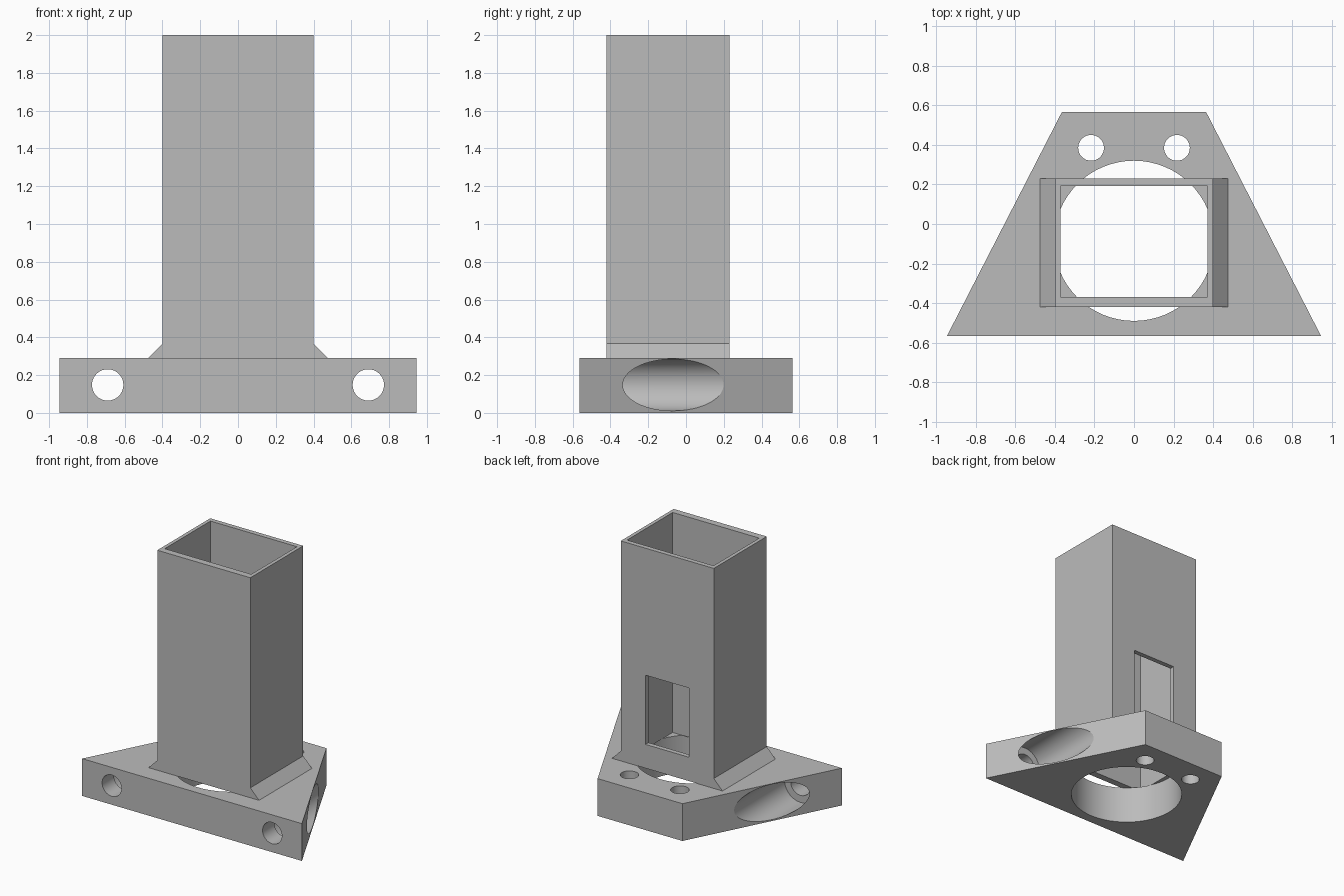
import bpy, bmesh, math
from mathutils import Matrix, Vector

if "Cube" in bpy.data.objects:
    bpy.data.objects.remove(bpy.data.objects["Cube"], do_unlink=True)

grey = bpy.data.materials.new("plain grey")
grey.use_nodes = True
colour = (0.5, 0.5, 0.5, 1)
grey.diffuse_color = colour
grey.node_tree.nodes["Principled BSDF"].inputs["Base Color"].default_value = colour

BASE_TOP = 0.29
FRONT, BACK = -0.42, 0.23


def finish(name, bm):
    bmesh.ops.recalc_face_normals(bm, faces=bm.faces)
    mesh = bpy.data.meshes.new(name)
    bm.to_mesh(mesh)
    bm.free()
    mesh.materials.append(grey)
    obj = bpy.data.objects.new(name, mesh)
    bpy.context.collection.objects.link(obj)
    return obj


def prism(name, points, direction):
    """Extrude a flat outline along a direction."""
    bm = bmesh.new()
    face = bm.faces.new([bm.verts.new(p) for p in points])
    out = bmesh.ops.extrude_face_region(bm, geom=[face])
    verts = [v for v in out["geom"] if isinstance(v, bmesh.types.BMVert)]
    bmesh.ops.translate(bm, verts=verts, vec=Vector(direction))
    return finish(name, bm)


def box(name, x, y0, y1, z0, z1):
    return prism(name, [(-x, y0, z0), (x, y0, z0), (x, y1, z0), (-x, y1, z0)],
                 (0, 0, z1 - z0))


def rod(name, radius, length, centre, along_y=False):
    bm = bmesh.new()
    turn = Matrix.Rotation(math.pi / 2, 4, "X") if along_y else Matrix()
    bmesh.ops.create_cone(bm, cap_ends=True, segments=64, radius1=radius,
                          radius2=radius, depth=length,
                          matrix=Matrix.Translation(centre) @ turn)
    return finish(name, bm)


def cut(target, cutters):
    bpy.context.view_layer.objects.active = target
    for cutter in cutters:
        mod = target.modifiers.new("cut", "BOOLEAN")
        mod.operation = "DIFFERENCE"
        mod.solver = "EXACT"
        mod.object = cutter
        bpy.ops.object.modifier_apply(modifier=mod.name)
        bpy.data.objects.remove(cutter, do_unlink=True)


# Trapezoid base with round opening, rear bolt holes and counterbored front holes
base = prism("base_plate", [(-0.945, -0.565, 0), (0.945, -0.565, 0),
                            (0.365, 0.565, 0), (-0.365, 0.565, 0)], (0, 0, BASE_TOP))
cutters = [rod("opening_cutter", 0.405, 1, (0, -0.085, 0.15))]
for side in (-1, 1):
    cutters.append(rod("rear_hole_cutter", 0.065, 1, (side * 0.217, 0.385, 0.15)))
    cutters.append(rod("front_hole_cutter", 0.083, 0.5, (side * 0.69, -0.5, 0.148), True))
    cutters.append(rod("counterbore_cutter", 0.137, 1, (side * 0.69, 0.08, 0.148), True))
cut(base, cutters)
bpy.ops.object.select_all(action="DESELECT")
base.select_set(True)
bpy.context.view_layer.objects.active = base
bpy.ops.object.shade_smooth_by_angle(angle=math.radians(20))

# Hollow rectangular tower with a window in its back wall
tower = box("tower", 0.4, FRONT, BACK, BASE_TOP, 2)
cut(tower, [box("bore_cutter", 0.372, -0.368, 0.193, 0, 3),
            box("window_cutter", 0.187, 0, 1, 0.475, 1.013)])

# Triangular fillets where the tower meets the base
for label, side in (("left", 1), ("right", -1)):
    prism(label + "_fillet", [(side * 0.4, FRONT, BASE_TOP),
                              (side * 0.475, FRONT, BASE_TOP),
                              (side * 0.4, FRONT, 0.367)], (0, BACK - FRONT, 0))
